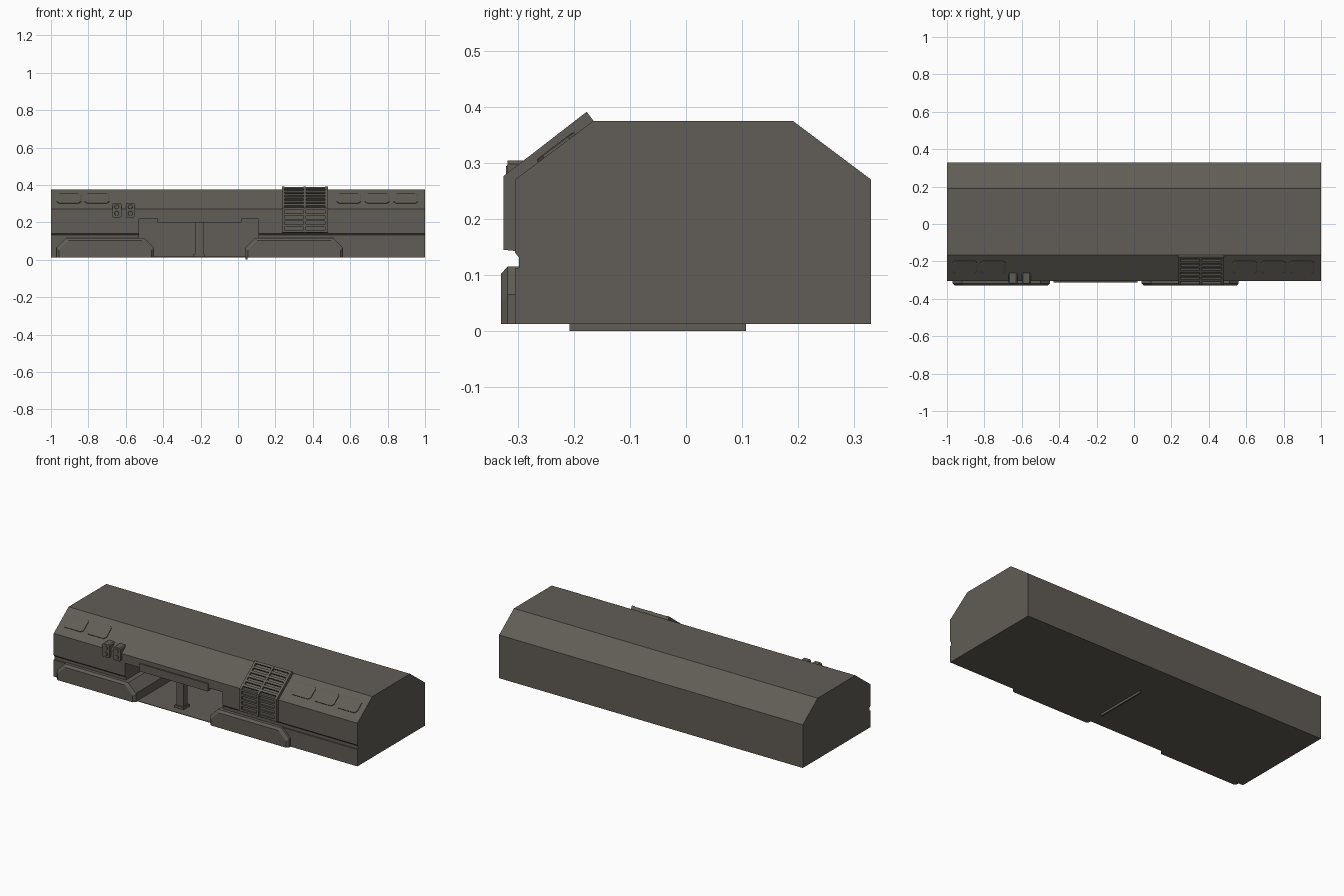
import bpy, bmesh, math
from mathutils import Vector, Matrix

if "Cube" in bpy.data.objects:
    bpy.data.objects.remove(bpy.data.objects["Cube"])

paint = bpy.data.materials.new("dark warm grey")
paint.use_nodes = True
COLOUR = (0.12, 0.108, 0.092, 1)
paint.diffuse_color = COLOUR
paint.node_tree.nodes["Principled BSDF"].inputs["Base Color"].default_value = COLOUR


def finish(name, bm):
    bmesh.ops.recalc_face_normals(bm, faces=bm.faces)
    mesh = bpy.data.meshes.new(name)
    bm.to_mesh(mesh)
    bm.free()
    mesh.materials.append(paint)
    ob = bpy.data.objects.new(name, mesh)
    bpy.context.collection.objects.link(ob)
    return ob


def loft(name, rings):
    """Join matching outlines one after another and cap both ends."""
    bm = bmesh.new()
    loops = [[bm.verts.new(p) for p in ring] for ring in rings]
    n = len(loops[0])
    for a, b in zip(loops, loops[1:]):
        for i in range(n):
            j = (i + 1) % n
            bm.faces.new((a[i], a[j], b[j], b[i]))
    bm.faces.new(loops[0])
    bm.faces.new(loops[-1])
    return finish(name, bm)


def extrude_x(name, profile, x0, x1):
    return loft(name, [[(x, y, z) for y, z in profile] for x in (x0, x1)])


def box(name, x0, x1, y0, y1, z0, z1):
    return extrude_x(name, [(y0, z0), (y1, z0), (y1, z1), (y0, z1)], x0, x1)


def chamfered(x0, x1, z0, z1, c, inset=0, bottom=True):
    """Outline in x and z with cut corners."""
    x0, x1, z1 = x0 + inset, x1 - inset, z1 - inset
    pts = [(x0, z1 - c), (x0 + c, z1), (x1 - c, z1), (x1, z1 - c)]
    if bottom:
        z0 += inset
        return pts + [(x1, z0 + c), (x1 - c, z0), (x0 + c, z0), (x0, z0 + c)]
    return pts + [(x1, z0), (x0, z0)]


# Main hull with a shallow groove along its front
FLOOR = 0.013
hull = extrude_x("hull", [
    (-0.305, FLOOR), (-0.305, 0.113), (-0.298, 0.113), (-0.298, 0.132),
    (-0.305, 0.14), (-0.305, 0.27), (-0.165, 0.375), (0.19, 0.375),
    (0.33, 0.27), (0.33, FLOOR)], -1, 1)

# Loading bay opening
cutter = box("bay_cutter", -0.53, 0.11, -0.4, 0.2, 0.016, 0.218)
cutter.hide_render = True
cutter.hide_set(True)
cutter.display_type = 'WIRE'
cut = hull.modifiers.new("bay", 'BOOLEAN')
cut.operation = 'DIFFERENCE'
cut.solver = 'EXACT'
cut.object = cutter

# Low blocks either side of the bay, bevelled at the front
for name, x0, x1 in (("right_dock_block", -0.97, -0.45), ("left_dock_block", 0.04, 0.56)):
    rings = [[(x, y, z) for x, z in chamfered(x0, x1, FLOOR, 0.115, 0.05, inset, False)]
             for y, inset in ((-0.33, 0.013), (-0.318, 0), (0.195, 0))]
    loft(name, rings)

# Thin rail under the left block
box("bay_floor_rail", 0.041, 0.05, -0.208, 0.107, 0, 0.03)

# Bay lintel, post and foot
box("bay_lintel", -0.43, 0.02, -0.313, -0.285, 0.2, 0.245)
box("bay_post", -0.23, -0.185, -0.25, -0.21, 0.016, 0.22)
box("bay_post_foot", -0.237, -0.178, -0.257, -0.203, 0.016, 0.03)

# Sloped roof plates, built in the slope's own plane
KINK = Vector((0, -0.305, 0.27))
ALONG = Vector((0, 0.8, 0.6))
OUT = Vector((0, -0.6, 0.8))


def on_slope(x, s, h):
    return KINK + Vector((x, 0, 0)) + ALONG * s + OUT * h


for i, (x0, x1) in enumerate([(-0.97, -0.838), (-0.82, -0.688),
                              (0.527, 0.658), (0.68, 0.81), (0.832, 0.963)]):
    loft("roof_hatch_%d" % (i + 1),
         [[on_slope(x, s, h) for x, s in chamfered(x0, x1, 0.052, 0.135, 0.013, inset)]
          for h, inset in ((-0.004, 0), (0.004, 0), (0.006, 0.004))])

# Vent backing that wraps the wall and slope
VX = (0.235, 0.357, 0.48)


def wrap(d):
    """Profile raised by d from the wall and slope."""
    kink_z = 0.27 + d / 3
    top = on_slope(0, 0.175, d)
    return [(-0.295, 0.142), (-0.305 - d, 0.145), (-0.305 - d, kink_z),
            (top.y, top.z), (-0.165, 0.375), (-0.295, 0.265)]


extrude_x("vent_backing", wrap(0.008), VX[0], VX[2])

# Vent frame uprights
for i, x in enumerate(VX):
    c = min(max(x, VX[0] + 0.007), VX[2] - 0.007)
    extrude_x("vent_upright_%d" % (i + 1), wrap(0.02), c - 0.007, c + 0.007)

# Vent slats on the wall, then on the slope
for i in range(5):
    z = 0.152 + i * 0.03
    box("vent_wall_slat_%d" % (i + 1), VX[0], VX[2], -0.322, -0.3, z - 0.006, z + 0.006)
for i in range(6):
    s = 0.018 + i * 0.03
    ring = [(s - 0.007, 0), (s + 0.007, 0), (s + 0.007, 0.018), (s - 0.007, 0.018)]
    loft("vent_slope_slat_%d" % (i + 1),
         [[on_slope(x, a, h) for a, h in ring] for x in (VX[0], VX[2])])

# Twin lamp housings with round lenses
for side, x in (("right", -0.648), ("left", -0.576)):
    loft(side + "_lamp_housing",
         [[(px, y, z) for px, z in chamfered(x - 0.024, x + 0.024, 0.226, 0.304, 0.006)]
          for y in (-0.318, -0.262)])
    for level, z in (("lower", 0.248), ("upper", 0.283)):
        bm = bmesh.new()
        place = Matrix.Translation((x, -0.318, z)) @ Matrix.Rotation(math.pi / 2, 4, 'X')
        bmesh.ops.create_cone(bm, cap_ends=True, segments=16, radius1=0.013,
                              radius2=0.011, depth=0.006, matrix=place)
        finish("%s_%s_lamp_lens" % (side, level), bm)
